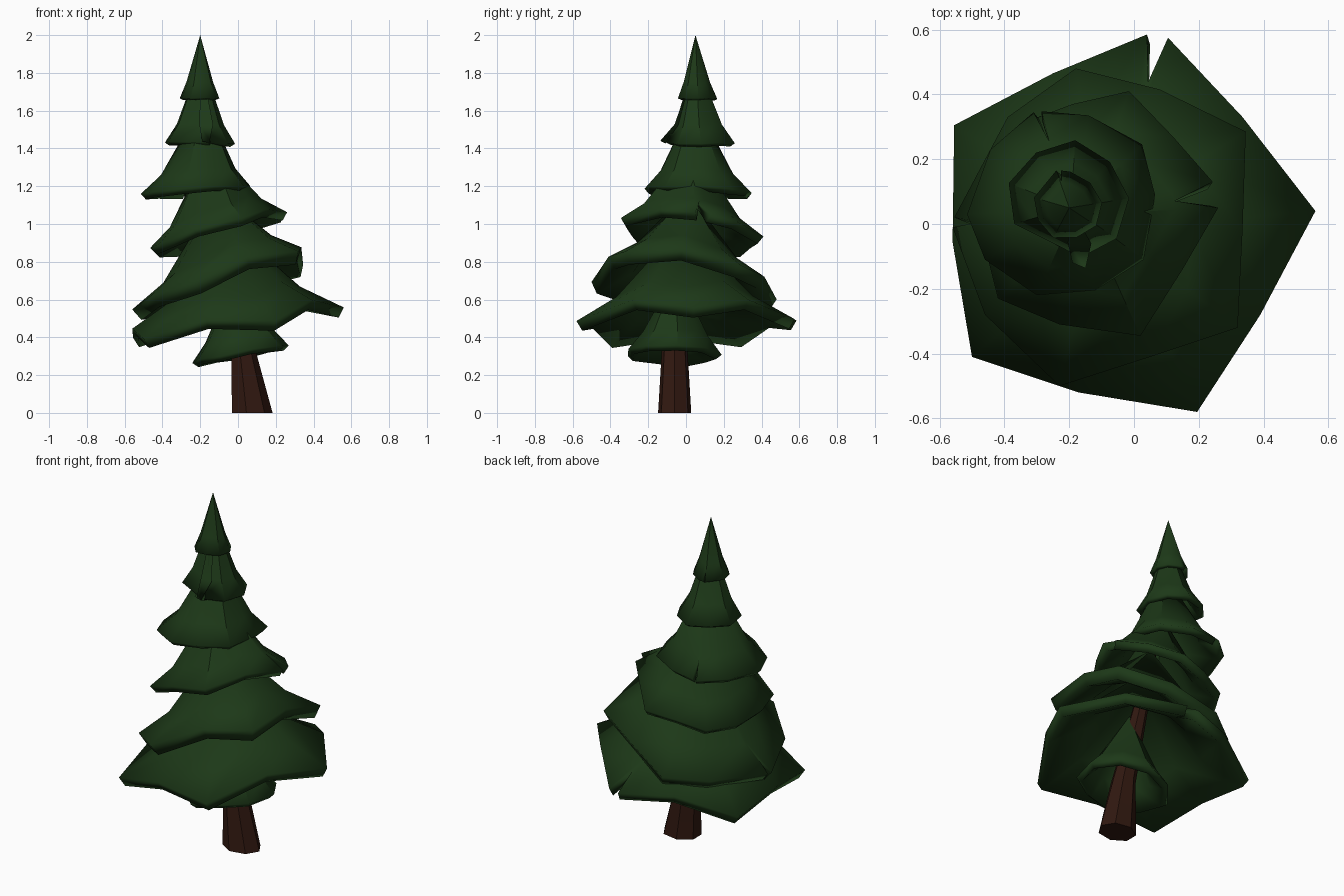
import bpy, bmesh, math
from mathutils import Vector

if "Cube" in bpy.data.objects:
    bpy.data.objects.remove(bpy.data.objects["Cube"])


def material(name, color):
    m = bpy.data.materials.new(name)
    m.diffuse_color = color
    m.use_nodes = True
    m.node_tree.nodes["Principled BSDF"].inputs["Base Color"].default_value = m.diffuse_color
    return m


green = material("needles", (0.012, 0.04, 0.009, 1))
brown = material("bark", (0.03, 0.009, 0.005, 1))


def finish(name, bm, mat, thick=0):
    bmesh.ops.recalc_face_normals(bm, faces=bm.faces) if not thick else None
    me = bpy.data.meshes.new(name)
    bm.to_mesh(me)
    bm.free()
    me.materials.append(mat)
    ob = bpy.data.objects.new(name, me)
    bpy.context.collection.objects.link(ob)
    if thick:
        s = ob.modifiers.new("thickness", "SOLIDIFY")
        s.thickness, s.offset = thick, -1
    bpy.ops.object.select_all(action="DESELECT")
    ob.select_set(True)
    bpy.context.view_layer.objects.active = ob
    bpy.ops.object.shade_smooth_by_angle(angle=math.radians(35))
    return ob


def ngon(cx, cy, r, n, turn):
    # slightly uneven polygon, counter-clockwise
    return [(cx + r * (1 - 0.06 * (i % 2)) * math.cos(turn + i * math.tau / n),
             cy + r * (1 - 0.06 * (i % 2)) * math.sin(turn + i * math.tau / n)) for i in range(n)]


def skirt(name, outline, center, tilt, apex, mid, thick, droop=0.5, notch=None, depth=0.8):
    """Drooping branch layer: tilted rim, flared middle ring, apex, one slit in the rim."""
    c, apex = Vector(center), Vector(apex)
    rad = [math.hypot(x - c.x, y - c.y) for x, y in outline]
    mean = sum(rad) / len(rad)
    rim = [Vector((x, y, c.z + tilt[0] * (x - c.x) + tilt[1] * (y - c.y) - droop * (r - mean)))
           for (x, y), r in zip(outline, rad)]

    def mid_point(p):
        return Vector((*p.lerp(apex, mid[0]).xy, p.z + (apex.z - p.z) * mid[1]))

    inner = [mid_point(p) for p in rim]
    if notch is not None:
        # two lips close together and a slit point between them
        a, b = rim[notch], rim[(notch + 1) % len(rim)]
        base = (a + b) / 2
        m = mid_point(base)
        rim.insert(notch + 1, base.lerp(m, depth))
        inner.insert(notch + 1, m)
    bm = bmesh.new()
    lo = [bm.verts.new(p) for p in rim]
    hi = [bm.verts.new(p) for p in inner]
    top = bm.verts.new(apex)
    n = len(lo)
    for i in range(n):
        j = (i + 1) % n
        bm.faces.new((lo[i], lo[j], hi[j], hi[i]))
        bm.faces.new((hi[i], hi[j], top))
    bm.normal_update()
    return finish(name, bm, green, thick)


# Leaning tapered trunk
bm = bmesh.new()
rings = []
for cx, cy, z, rx, ry in [(0.07, -0.06, 0, 0.113, 0.09), (0.025, -0.06, 0.33, 0.068, 0.07),
                          (-0.09, -0.01, 0.95, 0.035, 0.035), (-0.18, 0.04, 1.6, 0.012, 0.012)]:
    rings.append([bm.verts.new((cx + rx * math.cos(i * math.tau / 7), cy + ry * math.sin(i * math.tau / 7), z))
                  for i in range(7)])
for a, b in zip(rings, rings[1:]):
    for i in range(7):
        bm.faces.new((a[i], a[(i + 1) % 7], b[(i + 1) % 7], b[i]))
bm.faces.new(rings[0][::-1])
bm.faces.new(rings[-1])
finish("trunk", bm, brown)

# Branch layers from bottom to top
skirt("branch_layer_1", ngon(0.01, -0.07, 0.26, 9, 0.1), (0.01, -0.07, 0.315), (0.18, -0.03),
      (-0.01, -0.05, 0.75), (0.3, 0.22), 0.04)

skirt("branch_layer_2",
      [(0.105, 0.575), (0.04, 0.585), (-0.25, 0.465), (-0.555, 0.305), (-0.56, -0.055), (-0.5, -0.41),
       (-0.17, -0.52), (0.195, -0.58), (0.39, -0.28), (0.56, 0.04), (0.335, 0.33)],
      (0, 0, 0.5), (0.1, 0), (-0.05, -0.02, 1.0), (0.38, 0.25), 0.06, 0.7, 0, 0.62)

skirt("branch_layer_3",
      [(-0.555, 0.02), (-0.56, -0.01), (-0.46, -0.28), (-0.23, -0.5), (0.05, -0.41), (0.32, -0.32),
       (0.335, -0.02), (0.345, 0.285), (0.08, 0.415), (-0.18, 0.48), (-0.39, 0.33)],
      (-0.1, 0, 0.7), (0.35, -0.13), (-0.11, 0.01, 1.17), (0.36, 0.22), 0.075, 0.6, 0, 0.5)

skirt("branch_layer_4",
      [(0.26, 0.05), (0.243, 0.13), (0.12, 0.27), (-0.015, 0.41), (-0.19, 0.37), (-0.35, 0.31),
       (-0.45, 0.14), (-0.465, -0.05), (-0.42, -0.23), (-0.23, -0.31), (0.02, -0.345), (0.15, -0.14)],
      (-0.1, 0.04, 0.965), (0.27, -0.13), (-0.15, 0.03, 1.42), (0.33, 0.2), 0.05, 0.4, 0, 0.95)

skirt("branch_layer_5",
      [(-0.285, 0.348), (-0.31, 0.345), (-0.443, 0.23), (-0.515, 0.03), (-0.46, -0.11), (-0.3, -0.22),
       (-0.12, -0.205), (0.03, -0.11), (0.065, 0.09), (0.025, 0.246), (-0.14, 0.335)],
      (-0.22, 0.06, 1.18), (0.07, -0.04), (-0.18, 0.045, 1.66), (0.32, 0.2), 0.04, 0.4, 0, 0.95)

rim = ngon(-0.205, 0.07, 0.19, 9, 0.05)
rim[6:7] = [(-0.16, -0.105), (-0.145, -0.11)]
skirt("branch_layer_6", rim, (-0.205, 0.07, 1.43), (-0.02, 0), (-0.195, 0.05, 1.88), (0.33, 0.22), 0.03,
      0.4, 6, 0.9)

rim = ngon(-0.205, 0.055, 0.107, 9, 0.1)
rim[3:4] = [(-0.225, 0.165), (-0.24, 0.165)]
skirt("branch_layer_7", rim, (-0.205, 0.055, 1.665), (0, 0), (-0.2, 0.05, 2.0), (0.33, 0.26), 0.022,
      0.4, 3, 0.9)
